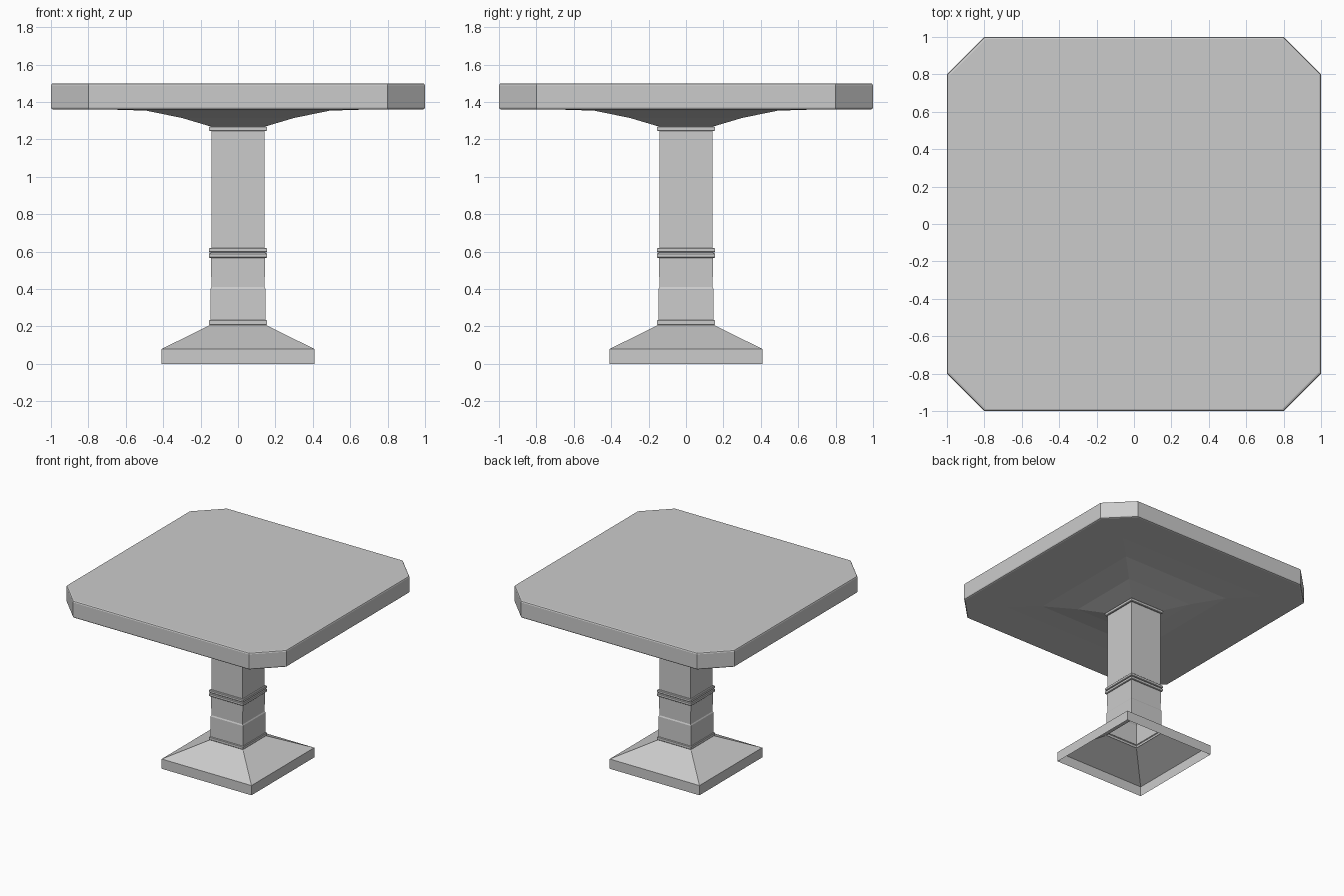
import bpy, bmesh

if "Cube" in bpy.data.objects:
    bpy.data.objects.remove(bpy.data.objects["Cube"])


def make_object(name, bm):
    mesh = bpy.data.meshes.new(name)
    bm.to_mesh(mesh)
    bm.free()
    obj = bpy.data.objects.new(name, mesh)
    bpy.context.collection.objects.link(obj)
    return obj


def square_loft(name, profile):
    """Open square shell through (half width, height) pairs."""
    bm = bmesh.new()
    rings = [[bm.verts.new((sx * r, sy * r, z))
              for sx, sy in ((-1, -1), (1, -1), (1, 1), (-1, 1))]
             for r, z in profile]
    for low, high in zip(rings, rings[1:]):
        for i in range(4):
            j = (i + 1) % 4
            bm.faces.new((low[i], low[j], high[j], high[i]))
    return make_object(name, bm)


def band(z0, z1, inner, outer=0.155, e=0.004):
    """Profile points of a raised moulding with softened edges."""
    return [(inner, z0), (outer - e, z0), (outer, z0 + e),
            (outer, z1 - e), (outer - e, z1), (inner, z1)]


# Pedestal: hollow foot, shaft with mouldings, flared support
profile = [(0.408, 0.0), (0.408, 0.08), (0.155, 0.205)]
profile += band(0.208, 0.235, 0.148)
profile += [(0.147, 0.40), (0.142, 0.41)]
profile += band(0.567, 0.592, 0.145)
profile += band(0.596, 0.62, 0.142)
profile += band(1.245, 1.27, 0.142)
profile += [(0.155, 1.272), (0.30, 1.315), (0.49, 1.354), (0.68, 1.36)]
square_loft("pedestal", profile)

# Table top: square slab with clipped corners and eased edges
bm = bmesh.new()
outline = [(-0.8, -1), (0.8, -1), (1, -0.8), (1, 0.8),
           (0.8, 1), (-0.8, 1), (-1, 0.8), (-1, -0.8)]
face = bm.faces.new([bm.verts.new((x, y, 1.36)) for x, y in outline])
new = bmesh.ops.extrude_face_region(bm, geom=[face], use_keep_orig=True)["geom"]
bmesh.ops.translate(bm, vec=(0, 0, 0.14),
                    verts=[g for g in new if isinstance(g, bmesh.types.BMVert)])
bmesh.ops.recalc_face_normals(bm, faces=bm.faces)
top = make_object("table_top", bm)
bevel = top.modifiers.new("eased_edges", 'BEVEL')
bevel.width = 0.012
bevel.segments = 2
bevel.limit_method = 'ANGLE'
bevel.angle_limit = 1.0
